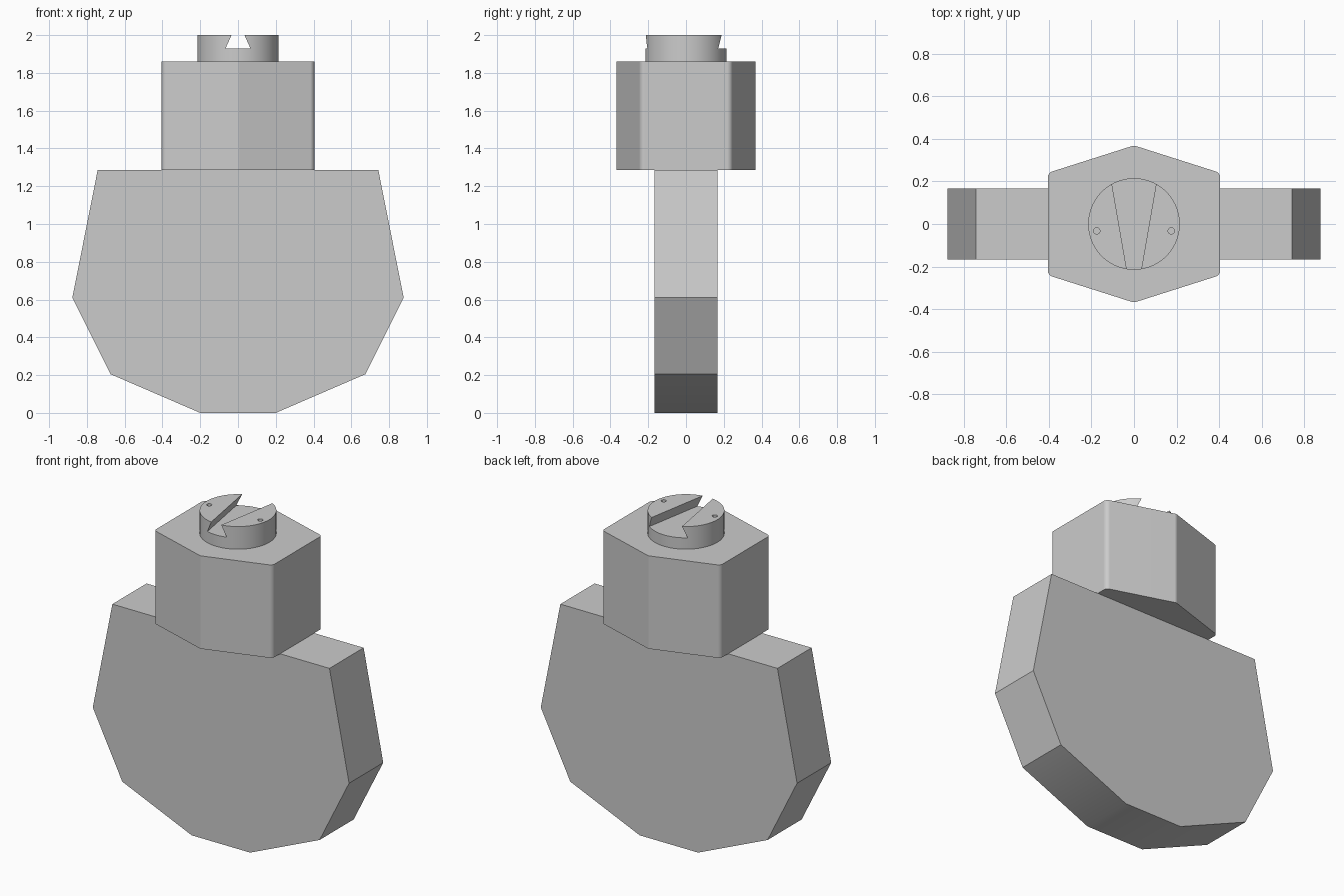
import bpy
import bmesh
import math
from mathutils import Vector

cube = bpy.data.objects.get("Cube")
if cube:
    bpy.data.objects.remove(cube, do_unlink=True)

GREY = (0.6, 0.6, 0.6, 1.0)
grey = bpy.data.materials.new("light_grey")
grey.use_nodes = True
grey.diffuse_color = GREY
grey.node_tree.nodes["Principled BSDF"].inputs["Base Color"].default_value = GREY


def add_object(name, bm):
    bmesh.ops.recalc_face_normals(bm, faces=bm.faces)
    mesh = bpy.data.meshes.new(name)
    bm.to_mesh(mesh)
    bm.free()
    mesh.materials.append(grey)
    obj = bpy.data.objects.new(name, mesh)
    bpy.context.collection.objects.link(obj)
    return obj


def loft(name, lower, upper):
    """Closed solid between two outlines with matching points."""
    bm = bmesh.new()
    a = [bm.verts.new(p) for p in lower]
    b = [bm.verts.new(p) for p in upper]
    bm.faces.new(a)
    bm.faces.new(b)
    for i in range(len(a)):
        j = (i + 1) % len(a)
        bm.faces.new((a[i], a[j], b[j], b[i]))
    return add_object(name, bm)


def cylinder(name, radius, z0, z1, x=0, y=0, sides=64):
    ring = [(x + radius * math.cos(math.tau * i / sides),
             y + radius * math.sin(math.tau * i / sides)) for i in range(sides)]
    return loft(name, [(*p, z0) for p in ring], [(*p, z1) for p in ring])


def fillet(points, radius, steps=6):
    """Round every corner of a convex outline."""
    out = []
    for i, p in enumerate(points):
        p = Vector(p)
        a = (Vector(points[i - 1]) - p).normalized()
        b = (Vector(points[(i + 1) % len(points)]) - p).normalized()
        half = a.angle(b) / 2
        centre = p + (a + b).normalized() * radius / math.sin(half)
        start = p + a * radius / math.tan(half) - centre
        end = p + b * radius / math.tan(half) - centre
        for k in range(steps + 1):
            out.append(centre + start.lerp(end, k / steps).normalized() * radius)
    return out


def smooth(obj):
    bpy.ops.object.select_all(action='DESELECT')
    obj.select_set(True)
    bpy.context.view_layer.objects.active = obj
    bpy.ops.object.shade_smooth_by_angle(angle=math.radians(30))


def cut(obj, cutter):
    mod = obj.modifiers.new("cut", 'BOOLEAN')
    mod.operation = 'DIFFERENCE'
    mod.solver = 'EXACT'
    mod.object = cutter
    bpy.context.view_layer.objects.active = obj
    bpy.ops.object.modifier_apply(modifier=mod.name)
    bpy.data.objects.remove(cutter, do_unlink=True)


# Faceted flat body
right = [(0.2, 0), (0.675, 0.205), (0.877, 0.61), (0.743, 1.285)]
outline = right + [(-x, z) for x, z in reversed(right)]
body = loft("body_slab", [(x, -0.167, z) for x, z in outline],
            [(x, 0.167, z) for x, z in outline])
smooth(body)

# Six-sided neck block with rounded upright edges
hexagon = fillet([(0, -0.369), (0.405, -0.24), (0.405, 0.24),
                  (0, 0.369), (-0.405, 0.24), (-0.405, -0.24)], 0.03)
neck = loft("neck_block", [(*p, 1.285) for p in hexagon],
            [(*p, 1.86) for p in hexagon])
smooth(neck)
weighted = neck.modifiers.new("even_shading", 'WEIGHTED_NORMAL')
weighted.keep_sharp = True

# Round cap with a tapered dovetail slot
cap = cylinder("slotted_cap", 0.215, 1.86, 2.0, sides=96)


def slot_section(y, half):
    return [(-half - 0.03, y, 1.93), (half + 0.03, y, 1.93),
            (half - 0.009, y, 2.02), (-half + 0.009, y, 2.02)]


cut(cap, loft("slot_cutter", slot_section(-0.25, 0.028), slot_section(0.25, 0.115)))

# Small pin holes beside the slot
for side in (-1, 1):
    cut(cap, cylinder("hole_cutter", 0.015, 1.94, 2.02, side * 0.175, -0.032, 24))
smooth(cap)
